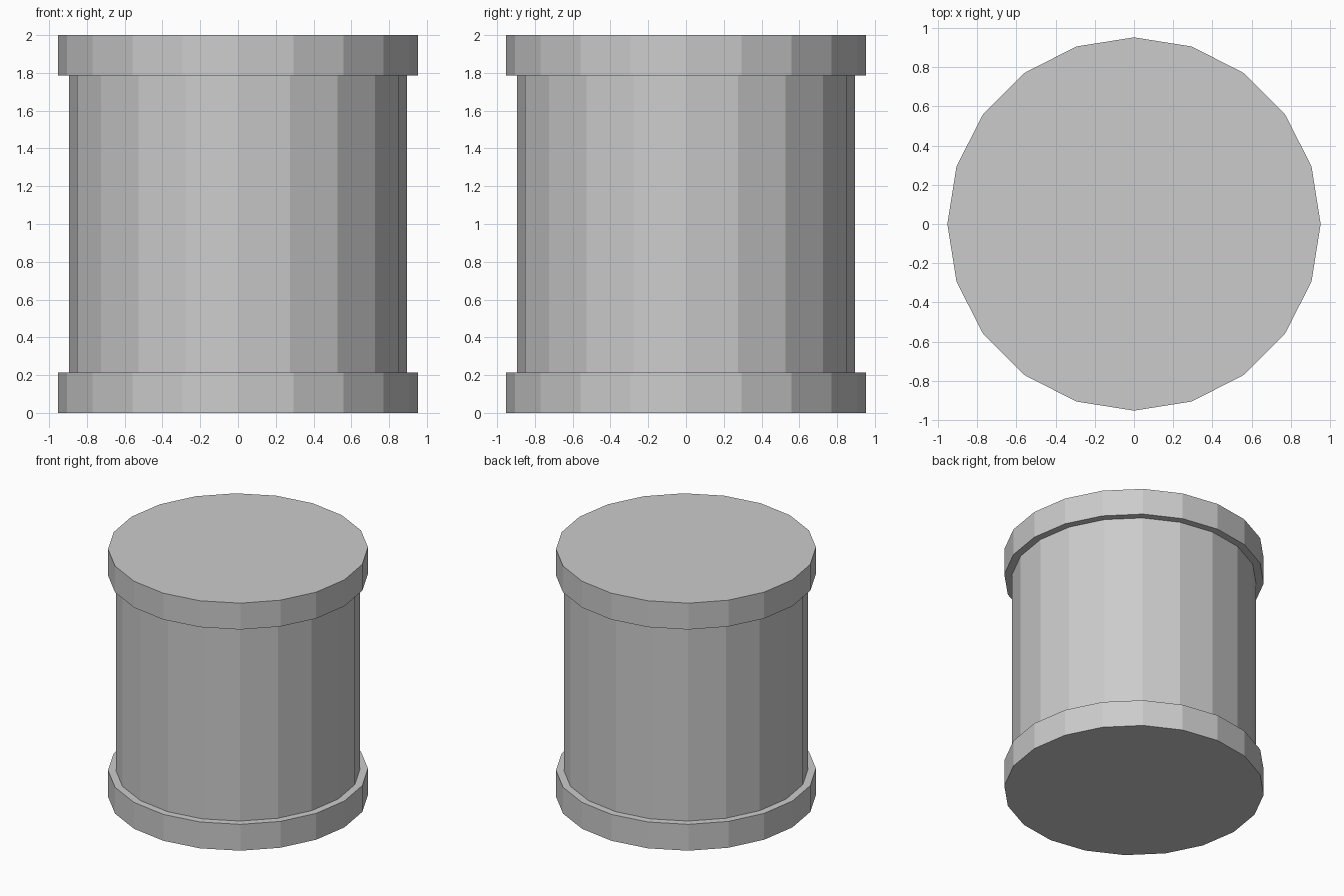
import bpy
import bmesh
from math import cos, sin, tau

if "Cube" in bpy.data.objects:
    bpy.data.objects.remove(bpy.data.objects["Cube"])

SIDES = 20
RIM_R, BODY_R = 0.952, 0.895
HEIGHT, RIM_H = 2.0, 0.213

# Half profile (radius, z) from the base up: lower rim, body, upper rim
profile = [
    (RIM_R, 0), (RIM_R, RIM_H),
    (BODY_R, RIM_H), (BODY_R, HEIGHT - RIM_H),
    (RIM_R, HEIGHT - RIM_H), (RIM_R, HEIGHT),
]


def lathe(name, points):
    """Turn a profile around z into a closed, flat-shaded solid."""
    bm = bmesh.new()
    rings = [[bm.verts.new((r * cos(tau * i / SIDES), r * sin(tau * i / SIDES), z))
              for i in range(SIDES)] for r, z in points]
    for low, high in zip(rings, rings[1:]):
        for i in range(SIDES):
            j = (i + 1) % SIDES
            bm.faces.new((low[i], low[j], high[j], high[i]))
    # End caps
    bm.faces.new(rings[0][::-1])
    bm.faces.new(rings[-1])
    mesh = bpy.data.meshes.new(name)
    bm.to_mesh(mesh)
    bm.free()
    obj = bpy.data.objects.new(name, mesh)
    bpy.context.collection.objects.link(obj)
    return obj


# Drum with a raised rim at each end
lathe("rimmed_drum", profile)
